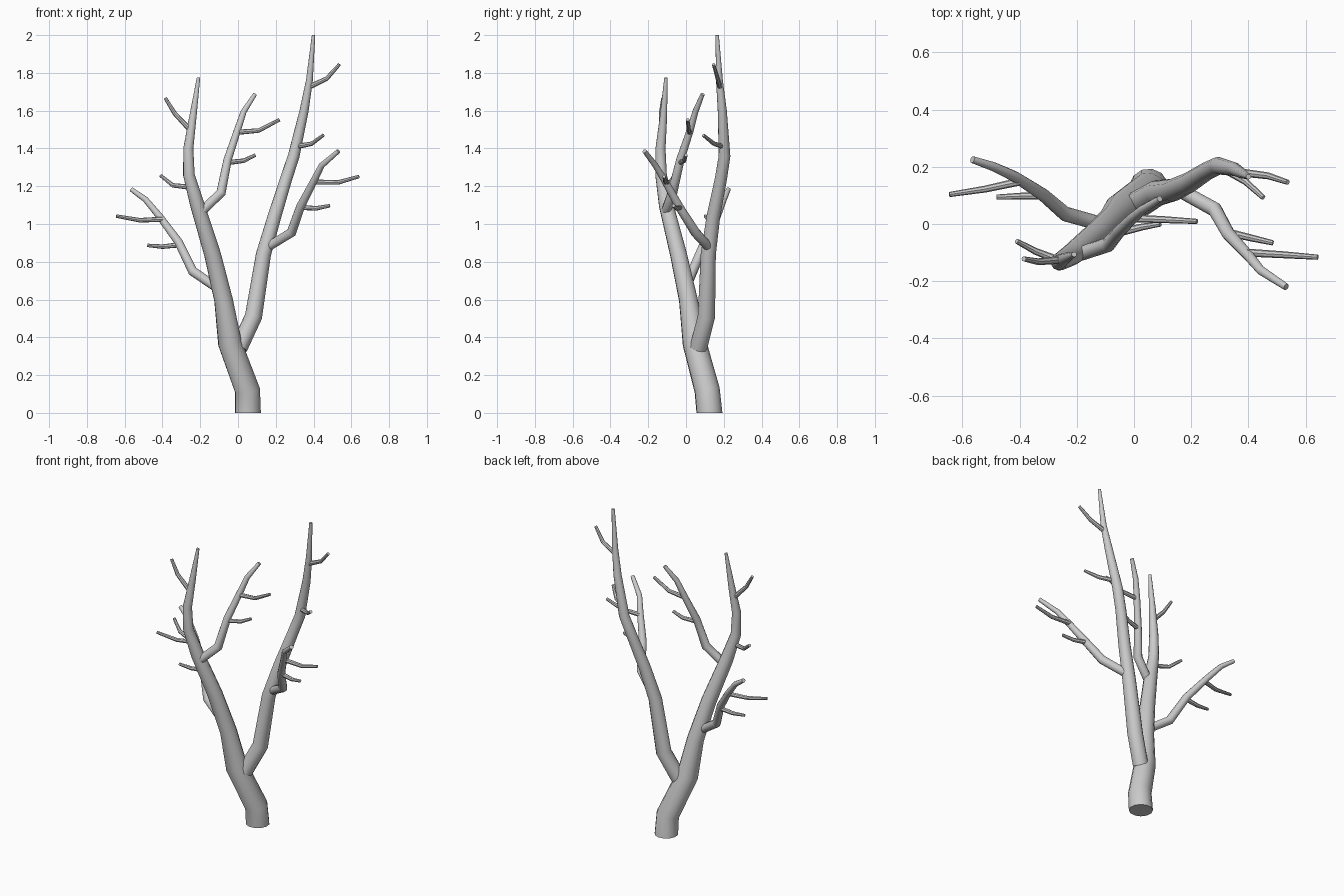
import bpy
import math


def limb(name, pts, sides_res=4):
    """Tapered round limb through points (x, y, z, radius)."""
    cu = bpy.data.curves.new(name, 'CURVE')
    cu.dimensions = '3D'
    cu.bevel_depth = 1.0
    cu.bevel_resolution = sides_res
    cu.use_fill_caps = True
    sp = cu.splines.new('POLY')
    sp.points.add(len(pts) - 1)
    for p, (x, y, z, r) in zip(sp.points, pts):
        p.co = (x, y, z, 1)
        p.radius = r
    ob = bpy.data.objects.new(name, cu)
    bpy.context.collection.objects.link(ob)
    bpy.ops.object.select_all(action='DESELECT')
    ob.select_set(True)
    bpy.context.view_layer.objects.active = ob
    bpy.ops.object.convert(target='MESH')
    ob = bpy.context.object
    # flat foot on the ground
    for v in ob.data.vertices:
        if v.co.z < 0.03:
            v.co.z = 0
    bpy.ops.object.shade_smooth_by_angle(angle=math.radians(40))
    return ob


def twig(name, a, b, c):
    """Thin curved twig through three points."""
    limb(name, [(*a, .014), (*b, .012), (*c, .009)], 2)


# Trunk, continuing into the left stem
limb("trunk", [
    (.052, .124, 0, .070), (.050, .112, .12, .068), (-.043, .045, .37, .064),
    (-.077, .012, .60, .050), (-.135, -.040, .84, .045), (-.215, -.105, 1.10, .039),
    (-.260, -.132, 1.26, .031), (-.263, -.135, 1.40, .027), (-.240, -.120, 1.56, .020),
    (-.209, -.106, 1.775, .009)])

# Right stem
limb("right_stem", [
    (.005, .066, .345, .046), (.082, .108, .51, .046), (.135, .118, .84, .040),
    (.193, .145, 1.04, .036), (.255, .185, 1.24, .032), (.295, .204, 1.36, .031),
    (.350, .192, 1.60, .024), (.378, .177, 1.76, .018), (.400, .165, 2.0, .009)])

# Side branches
limb("left_branch", [
    (-.115, 0, .665, .025), (-.240, .035, .750, .026), (-.315, .100, .905, .023),
    (-.415, .165, 1.04, .019), (-.490, .200, 1.13, .016), (-.565, .225, 1.183, .012)])
limb("inner_branch", [
    (-.190, -.105, 1.07, .025), (-.090, -.072, 1.165, .026), (-.055, -.030, 1.34, .022),
    (-.005, .020, 1.49, .019), (.030, .050, 1.595, .016), (.090, .088, 1.687, .011)])
limb("right_branch", [
    (.160, .118, .88, .025), (.283, .050, .955, .026), (.330, -.035, 1.09, .023),
    (.400, -.110, 1.225, .019), (.443, -.162, 1.31, .016), (.532, -.220, 1.386, .012)])

# Twigs
twig("trunk_twig_low", (-.255, -.130, 1.195), (-.345, -.095, 1.205), (-.410, -.060, 1.257))
twig("trunk_twig_high", (-.255, -.125, 1.50), (-.335, -.132, 1.585), (-.385, -.122, 1.667))
twig("left_twig_high", (-.400, .148, 1.025), (-.520, .122, 1.02), (-.645, .103, 1.042))
twig("left_twig_low", (-.310, .100, .89), (-.400, .097, .88), (-.480, .094, .887))
twig("inner_twig_high", (-.010, .020, 1.485), (.110, .015, 1.495), (.220, .009, 1.552))
twig("inner_twig_low", (-.060, -.032, 1.325), (.030, -.010, 1.335), (.092, 0, 1.365))
twig("right_twig_high", (.395, -.100, 1.222), (.530, -.108, 1.22), (.642, -.116, 1.252))
twig("right_twig_low", (.330, -.030, 1.088), (.415, -.050, 1.083), (.486, -.066, 1.097))
twig("stem_twig_low", (.310, .195, 1.41), (.390, .148, 1.425), (.452, .092, 1.47))
twig("stem_twig_high", (.375, .180, 1.725), (.470, .168, 1.77), (.537, .146, 1.845))
